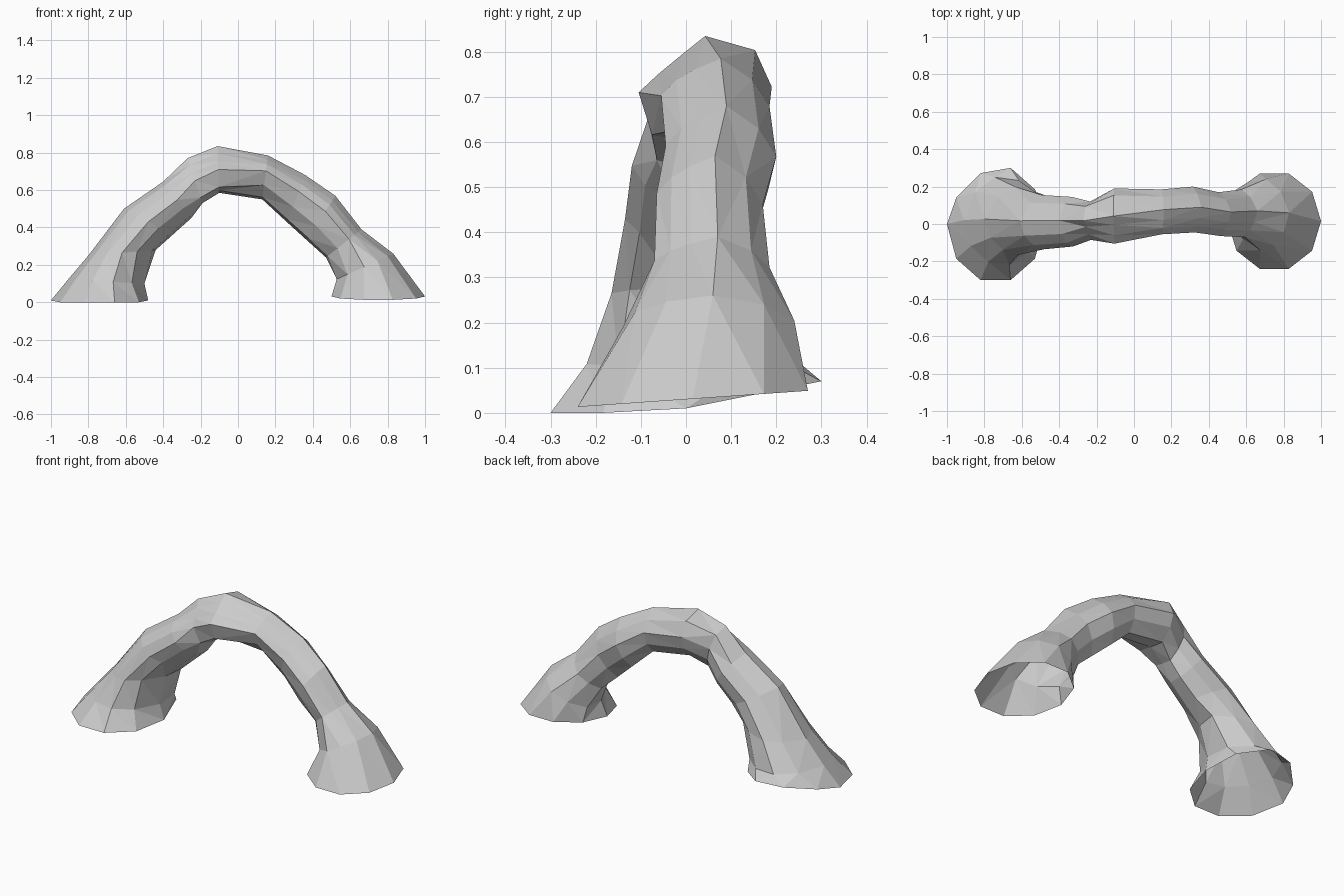
import bpy, bmesh
from math import cos, sin, tau

if "Cube" in bpy.data.objects:
    bpy.data.objects.remove(bpy.data.objects["Cube"])

SIDES = 10
# unit sections: (inner-to-outer, front-to-back), starting at the outer ridge
INNER = [(-.9, -.2), (-1, .45), (-.5, .85), (.1, 1)]
LEFT_LEG = [(1, .05), (.82, -.5), (.45, -.85), (0, -1), (-.45, -.78)] + INNER + [(.6, .72)]
CROWN = [(1, .0), (.7, -.32), (.33, -.7), (0, -1), (-.75, -.8)] + INNER + [(.75, .75)]
RIGHT_LEG = [(1, .1), (.8, -.37), (.6, -.72), (.3, -1), (-.35, -.75)] + INNER + [(.6, .68)]
# rounder section used at the feet
FOOT = [(cos(tau * i / SIDES), -sin(tau * i / SIDES) / .951) for i in range(SIDES)]

# stations along the arch: outer x, z, inner x, z, front y, back y
STATIONS = [
    (-1, .01, -.48, .02, -.30, .30),
    (-.91, .12, -.49, .10, -.22, .25),
    (-.80, .25, -.44, .28, -.165, .20),
    (-.61, .50, -.35, .36, -.135, .155),
    (-.40, .645, -.25, .45, -.12, .145),
    (-.27, .77, -.19, .53, -.085, .12),
    (-.11, .835, -.10, .585, -.105, .19),
    (.16, .785, .13, .55, -.055, .185),
    (.36, .68, .26, .43, -.045, .20),
    (.52, .57, .37, .33, -.065, .17),
    (.66, .39, .47, .24, -.07, .185),
    (.83, .26, .52, .12, -.14, .24),
    (1, .04, .50, .03, -.24, .27),
]
LAST = len(STATIONS) - 1


def ring(bm, i):
    ox, oz, ix, iz, yf, yb = STATIONS[i]
    span = LEFT_LEG if i < 5 else CROWN if i < 7 else RIGHT_LEG
    w = {0: 1, 1: .5}.get(min(i, LAST - i), 0)
    verts = []
    for (ta, sa), (tb, sb) in zip(span, FOOT):
        t, s = ta + (tb - ta) * w, sa + (sb - sa) * w
        x = (ox + ix) / 2 + t * (ox - ix) / 2
        y = (yf + yb) / 2 + s * (yb - yf) / 2
        z = (oz + iz) / 2 + t * (oz - iz) / 2
        # rims tilt slightly up toward the back
        if i == 0:
            if y > 0:
                y *= 1 - .3 * max(t, 0)
            z = max(0, .01 + .2 * y)
        elif i == LAST:
            z = .03 + .07 * y
        verts.append(bm.verts.new((x, y, z)))
    return verts


# rock arch: faceted hollow loft from foot to foot, open underneath
bm = bmesh.new()
rings = [ring(bm, i) for i in range(LAST + 1)]
for a, b in zip(rings, rings[1:]):
    for k in range(SIDES):
        n = (k + 1) % SIDES
        bm.faces.new((a[k], b[k], b[n], a[n]))
bmesh.ops.triangulate(bm, faces=bm.faces[:])
bmesh.ops.recalc_face_normals(bm, faces=bm.faces[:])
mesh = bpy.data.meshes.new("rock_arch")
bm.to_mesh(mesh)
bm.free()
bpy.context.collection.objects.link(bpy.data.objects.new("rock_arch", mesh))
